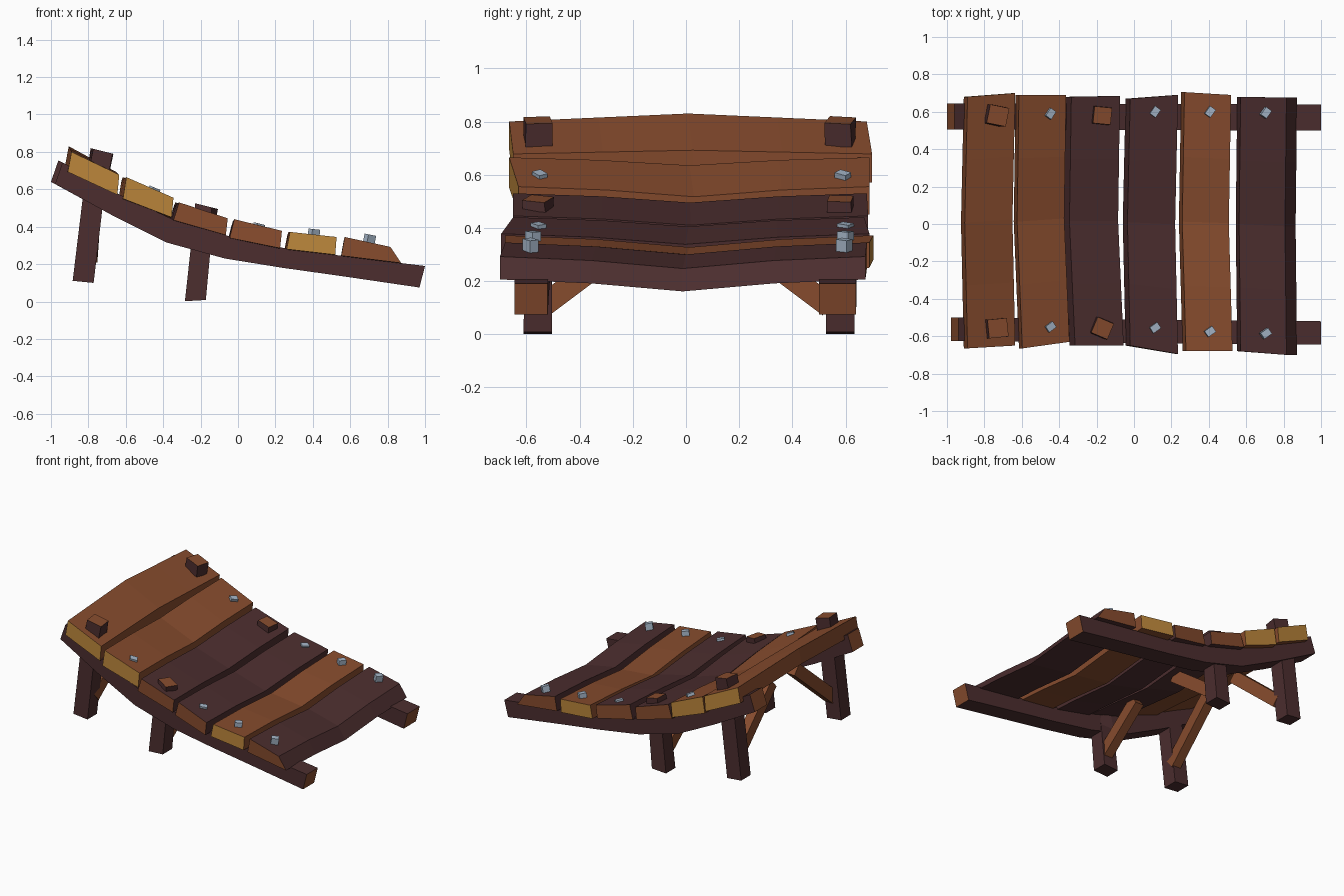
import bpy, bmesh, math
from mathutils import Matrix, Vector

if "Cube" in bpy.data.objects:
    bpy.data.objects.remove(bpy.data.objects["Cube"])


def material(name, rgb):
    m = bpy.data.materials.new(name)
    m.diffuse_color = (*rgb, 1)
    m.use_nodes = True
    m.node_tree.nodes["Principled BSDF"].inputs["Base Color"].default_value = m.diffuse_color
    return m


BROWN = material("brown wood", (0.242, 0.072, 0.027))
DARK = material("dark wood", (0.072, 0.027, 0.028))
GOLD = material("golden end grain", (0.515, 0.246, 0.045))
STEEL = material("grey steel", (0.38, 0.47, 0.58))


def finish(name, bm, mats):
    bmesh.ops.recalc_face_normals(bm, faces=bm.faces[:])
    me = bpy.data.meshes.new(name)
    bm.to_mesh(me)
    bm.free()
    for m in mats:
        me.materials.append(m)
    ob = bpy.data.objects.new(name, me)
    bpy.context.collection.objects.link(ob)
    return ob


def loft(name, rings, body, start, end):
    """Skin four-cornered rings into a beam; the two ends may differ in colour."""
    bm = bmesh.new()
    vs = [[bm.verts.new(p) for p in ring] for ring in rings]
    for a, b in zip(vs, vs[1:]):
        for i in range(4):
            j = (i + 1) % 4
            bm.faces.new((a[i], a[j], b[j], b[i]))
    bm.faces.new(vs[0]).material_index = 1
    bm.faces.new(vs[-1]).material_index = 2
    return finish(name, bm, [body, start, end])


# Side rails: curved beams, (top x, top z, bottom x, bottom z)
path = [(-0.96, 0.755, -1.0, 0.64), (-0.64, 0.575, -0.68, 0.465),
        (-0.35, 0.44, -0.38, 0.315), (-0.05, 0.35, -0.07, 0.23),
        (0.25, 0.285, 0.24, 0.18), (0.55, 0.245, 0.54, 0.138),
        (1.0, 0.19, 0.97, 0.075)]
# y of the outer and inner sides at the high end, and their drift to the low end
for side, y0, y1, drift, cut in (("front", -0.625, -0.5, -0.02, .022),
                                 ("back", 0.645, 0.505, -0.005, 0)):
    rings = []
    for i, (tx, tz, bx, bz) in enumerate(path):
        d = drift * i / 6
        c = cut if i == 0 else 0
        rings.append([(tx + c, y0 + d, tz - c * .5), (tx + c, y1 + d, tz - c * .5),
                      (bx + c, y1 + d, bz - c * .5), (bx + c, y0 + d, bz - c * .5)])
    loft(side + "_rail", rings, DARK, BROWN, BROWN)

# Planks: corners BL TL TR BR (x, z), end y at left/right edge for front and
# back, x shift in the middle and at the back, bow of left and right edges,
# colours
planks = [
    ([(-.91, .693), (-.89, .80), (-.635, .678), (-.645, .57)],
     (-.665, -.65), (.68, .70), -.015, 0, (.03, .014), BROWN, GOLD),
    ([(-.615, .55), (-.597, .665), (-.345, .555), (-.355, .45)],
     (-.665, -.63), (.69, .69), -.028, -.018, (-.03, -.038), BROWN, GOLD),
    ([(-.345, .435), (-.315, .53), (-.055, .445), (-.065, .355)],
     (-.65, -.65), (.68, .685), -.03, -.02, (-.035, -.035), DARK, BROWN),
    ([(-.045, .34), (-.02, .44), (.235, .378), (.225, .285)],
     (-.65, -.695), (.67, .69), -.015, 0, (-.035, -.04), DARK, BROWN),
    ([(.26, .28), (.278, .372), (.527, .345), (.52, .25)],
     (-.68, -.68), (.705, .69), -.02, -.008, (-.045, -.045), BROWN, GOLD),
    ([(.552, .245), (.57, .345), (.815, .292), (.872, .206)],
     (-.68, -.70), (.68, .675), -.008, 0, (-.045, -.045), DARK, BROWN),
]
for n, (corners, yf, yb, xm, xb, bow, body, ends) in enumerate(planks, 1):
    rings = []
    for t in (0, .25, .5, .75, 1):
        mid = 1 - abs(2 * t - 1)
        dx = xb * t + (xm - xb / 2) * mid
        ring = []
        for i, (x, z) in enumerate(corners):
            k = 0 if i < 2 else 1
            b = bow[k]
            dz = b * (mid if b > 0 else mid ** 1.6)
            ring.append((x + dx, yf[k] * (1 - t) + yb[k] * t, z + dz))
        rings.append(ring)
    loft(f"plank_{n}", rings, body, ends, ends)

# Legs run up through the planks: (x, z, slope of the cut, half width)
legs = {"upper": [(-.828, .105, -.10, .056), (-.777, .53, 0, .056),
                  (-.727, .805, -.25, .052)],
        "lower": [(-.228, .005, .06, .056), (-.198, .30, 0, .053),
                  (-.168, .51, -.25, .047)]}
# Twist of each leg's top
twist = {"upper_front": .1, "upper_back": -.2, "lower_front": -.4, "lower_back": -.1}
# Braces lean from each leg in to the deck: (x, outer y, z), (x, inner y, z)
braces = {"upper": ((-.785, .54, .24), (-.76, .13, .595)),
          "lower": ((-.205, .54, .105), (-.195, .2, .36))}
for pos in legs:
    for side, s, yc in (("front", -1, -.557), ("back", 1, .58)):
        rings = []
        for i, (x, z, slope, w) in enumerate(legs[pos]):
            r = Matrix.Rotation(twist[f"{pos}_{side}"] if i == 2 else 0, 2)
            ring = []
            for a, b in ((-1, -1), (1, -1), (1, 1), (-1, 1)):
                p = r @ Vector((a * w, b * w * .96))
                ring.append((x + p.x, yc + p.y, z + p.x * slope))
            rings.append(ring)
        loft(f"{pos}_{side}_leg", rings, DARK, DARK, BROWN)

        p0, p1 = (Vector(p) for p in braces[pos])
        d = (p1 - p0).normalized()
        w = Vector((0, -d.z, d.y)) * .043
        rings = []
        for x, y, z in (p0, p1):
            ring = []
            for a, b in ((-1, -1), (1, -1), (1, 1), (-1, 1)):
                ring.append((x + a * .033, s * (y + b * w.y), z + b * w.z))
            rings.append(ring)
        loft(f"{pos}_{side}_brace", rings, BROWN, BROWN, BROWN)

# Nails: tilted square heads, (x, surface z, height, slope angle, front y, back y)
nails = [(-.45, .592, .035, .40, -.55, .59), (.11, .397, .04, .24, -.555, .6),
         (.405, .357, .06, .11, -.575, .6), (.7, .318, .08, .2, -.585, .595)]
for n, (x, z, h, tilt, yf, yb) in enumerate(nails, 1):
    for side, y, turn in (("front", yf, .6), ("back", yb, .95)):
        bm = bmesh.new()
        mat = (Matrix.Translation((x, y, z)) @ Matrix.Rotation(tilt, 4, 'Y')
               @ Matrix.Rotation(turn, 4, 'Z')
               @ Matrix.Diagonal((.05, .038, h, 1)))
        bmesh.ops.create_cube(bm, size=1, matrix=mat)
        finish(f"{side}_nail_{n}", bm, [STEEL])
